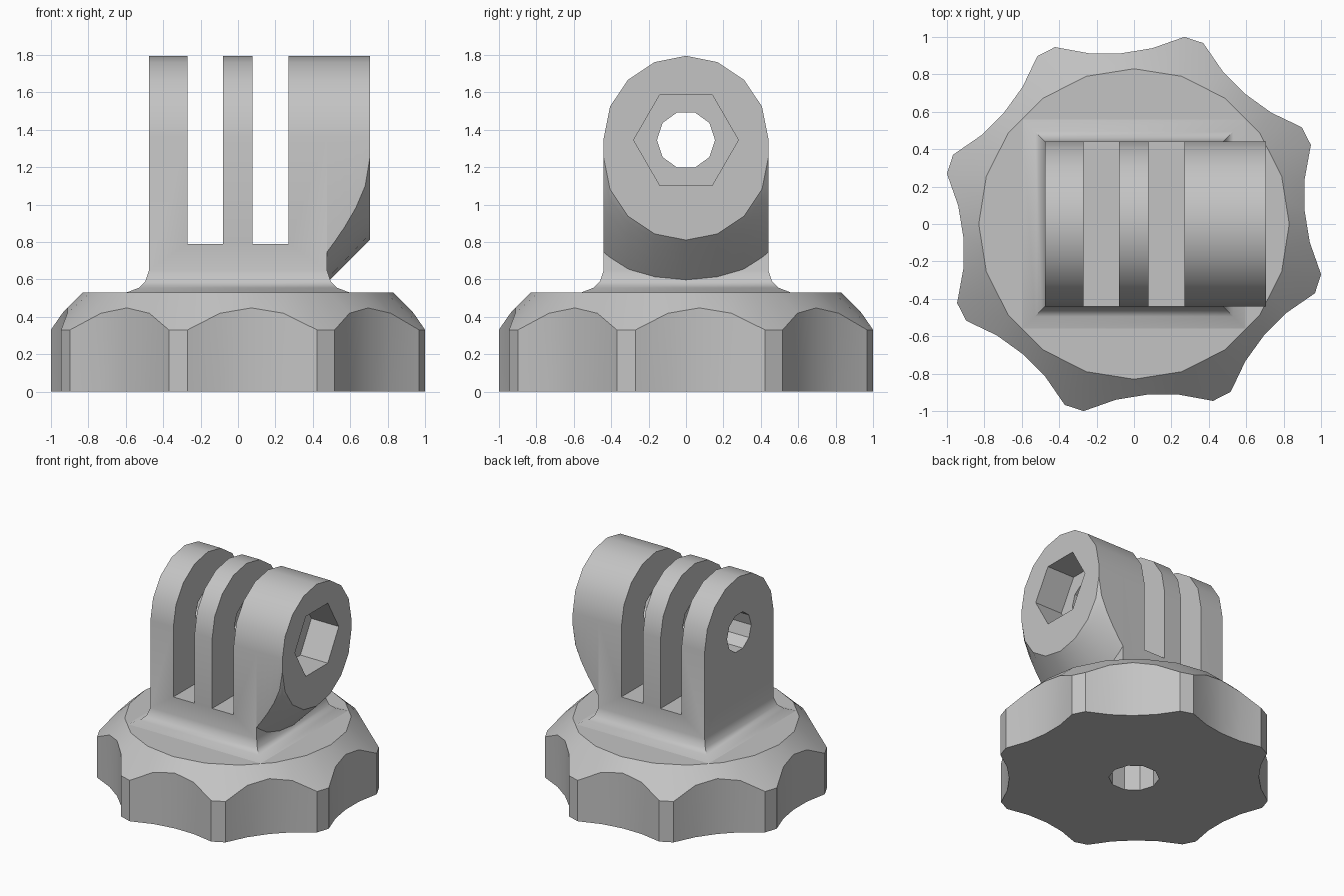
import bpy, bmesh
from math import sin, cos, pi, radians, sqrt, atan2, hypot

if "Cube" in bpy.data.objects:
    bpy.data.objects.remove(bpy.data.objects["Cube"])

grey = bpy.data.materials.new("light grey plastic")
grey.use_nodes = True
colour = (0.55, 0.55, 0.55, 1)
grey.diffuse_color = colour
grey.node_tree.nodes["Principled BSDF"].inputs["Base Color"].default_value = colour

HALF_X, HALF_Y, ARC_Z, PIN_Z = 0.475, 0.44, 1.355, 1.345
BOSS_X, CONE_Z = 0.705, 1.25


def loft(bm, rings, cap_start=True, cap_end=True):
    """Skin a list of equal-length point rings, with optional end caps."""
    loops = [[bm.verts.new(p) for p in ring] for ring in rings]
    n = len(loops[0])
    for a, b in zip(loops, loops[1:]):
        for i in range(n):
            j = (i + 1) % n
            bm.faces.new((a[i], a[j], b[j], b[i]))
    if cap_start:
        bm.faces.new(loops[0])
    if cap_end:
        bm.faces.new(loops[-1])


def finish(name, bm):
    bmesh.ops.remove_doubles(bm, verts=bm.verts, dist=0.0005)
    bmesh.ops.recalc_face_normals(bm, faces=bm.faces)
    mesh = bpy.data.meshes.new(name)
    bm.to_mesh(mesh)
    bm.free()
    mesh.materials.append(grey)
    ob = bpy.data.objects.new(name, mesh)
    bpy.context.collection.objects.link(ob)
    return ob


def prism_x(name, sides, r, x0, x1):
    """Polygonal cutter running along x, centred on the pin axis."""
    bm = bmesh.new()
    loft(bm, [[(x, r * cos(2 * pi * i / sides), PIN_Z + r * sin(2 * pi * i / sides))
               for i in range(sides)] for x in (x0, x1)])
    return finish(name, bm)


def select_only(ob):
    bpy.ops.object.select_all(action='DESELECT')
    ob.select_set(True)
    bpy.context.view_layer.objects.active = ob


def cut(ob, cutters):
    select_only(ob)
    for c in cutters:
        c.hide_render = True
        mod = ob.modifiers.new("cut", 'BOOLEAN')
        mod.operation = 'DIFFERENCE'
        mod.solver = 'EXACT'
        mod.object = c
        bpy.ops.object.modifier_apply(modifier=mod.name)


# Knob: eight lobes with shallow scallops and a sloping shoulder
flute = [(0.347, 0.976), (0.17, 0.929), (0, 0.915), (-0.17, 0.929), (-0.347, 0.976)]
low, high, top = [], [], []
for k in range(8):
    turn = radians(4.5 + 45 * k)
    for i, (x, y) in enumerate(flute):
        r, a = hypot(x, y), atan2(y, x) + turn
        low.append((r * cos(a), r * sin(a), 0))
        high.append((r * cos(a), r * sin(a), 0.33 + 0.97 * (1.036 - r)))
        step = 5 * k + i + 8          # top rim is a regular twenty-gon
        rim = 0.83 if step % 2 == 0 else 0.83 * cos(radians(9))
        b = radians(9 * step)
        top.append((rim * cos(b), rim * sin(b), 0.53))
bm = bmesh.new()
loft(bm, [low, high, top])
knob = finish("knob", bm)

# Screw hole in the underside
bm = bmesh.new()
loft(bm, [[(0.185 * cos(pi * i / 5), 0.185 * sin(pi * i / 5), z) for i in range(10)]
          for z in (-0.2, 0.48)])
screw_hole = finish("screw_hole_cutter", bm)

# Bracket: round-topped block on a flared foot
arc = [radians(-90 + 22.5 * i) for i in range(9)]
profile = [(HALF_Y * sin(a), ARC_Z + HALF_Y * cos(a)) for a in arc]
profile += [(HALF_Y, 0.65), (-HALF_Y, 0.65)]
bm = bmesh.new()
loft(bm, [[(x, y, z) for y, z in profile] for x in (-HALF_X, HALF_X)])
under = [f for f in bm.faces if f.calc_center_median().z < 0.651]
bmesh.ops.delete(bm, geom=under, context='FACES_ONLY')
foot = [(0.12, 0.50), (0.12, 0.53), (0.055, 0.555), (0.02, 0.59), (0, 0.65)]
loft(bm, [[(sx * (HALF_X + o), sy * (HALF_Y + o), z)
           for sx, sy in ((-1, -1), (1, -1), (1, 1), (-1, 1))] for o, z in foot],
     cap_end=False)
bracket = finish("pronged_bracket", bm)

# Nut boss: same round top, underside cut by a cone
rings = []
for x in (HALF_X, 0.52, 0.57, 0.63, 0.68, BOSS_X):
    cone_r = HALF_Y + BOSS_X - x
    upper = [(x, HALF_Y * sin(a), ARC_Z + HALF_Y * cos(a)) for a in arc]
    lower = [(x, -HALF_Y * sin(a),
              CONE_Z - sqrt(max(0, cone_r ** 2 - (HALF_Y * sin(a)) ** 2))) for a in arc]
    rings.append(upper + lower)
bm = bmesh.new()
loft(bm, rings)
boss = finish("nut_boss", bm)

# Slots between the prongs
slots = []
for x0, x1 in ((-0.27, -0.08), (0.077, 0.27)):
    bm = bmesh.new()
    loft(bm, [[(x0, -1, z), (x1, -1, z), (x1, 1, z), (x0, 1, z)] for z in (0.79, 2)])
    slots.append(finish("slot_cutter", bm))

# Pin hole and hexagonal nut pocket
pin = prism_x("pin_hole_cutter", 10, 0.155, -1, 1)
pocket = prism_x("nut_pocket_cutter", 6, 0.28, 0.46, 1)

cut(knob, [screw_hole])
cut(bracket, slots + [pin, pocket])
cut(boss, [pocket])

for c in slots + [pin, pocket, screw_hole]:
    bpy.data.objects.remove(c)
for ob in (knob, bracket, boss):
    select_only(ob)
    bpy.ops.object.shade_smooth_by_angle(angle=radians(30))
